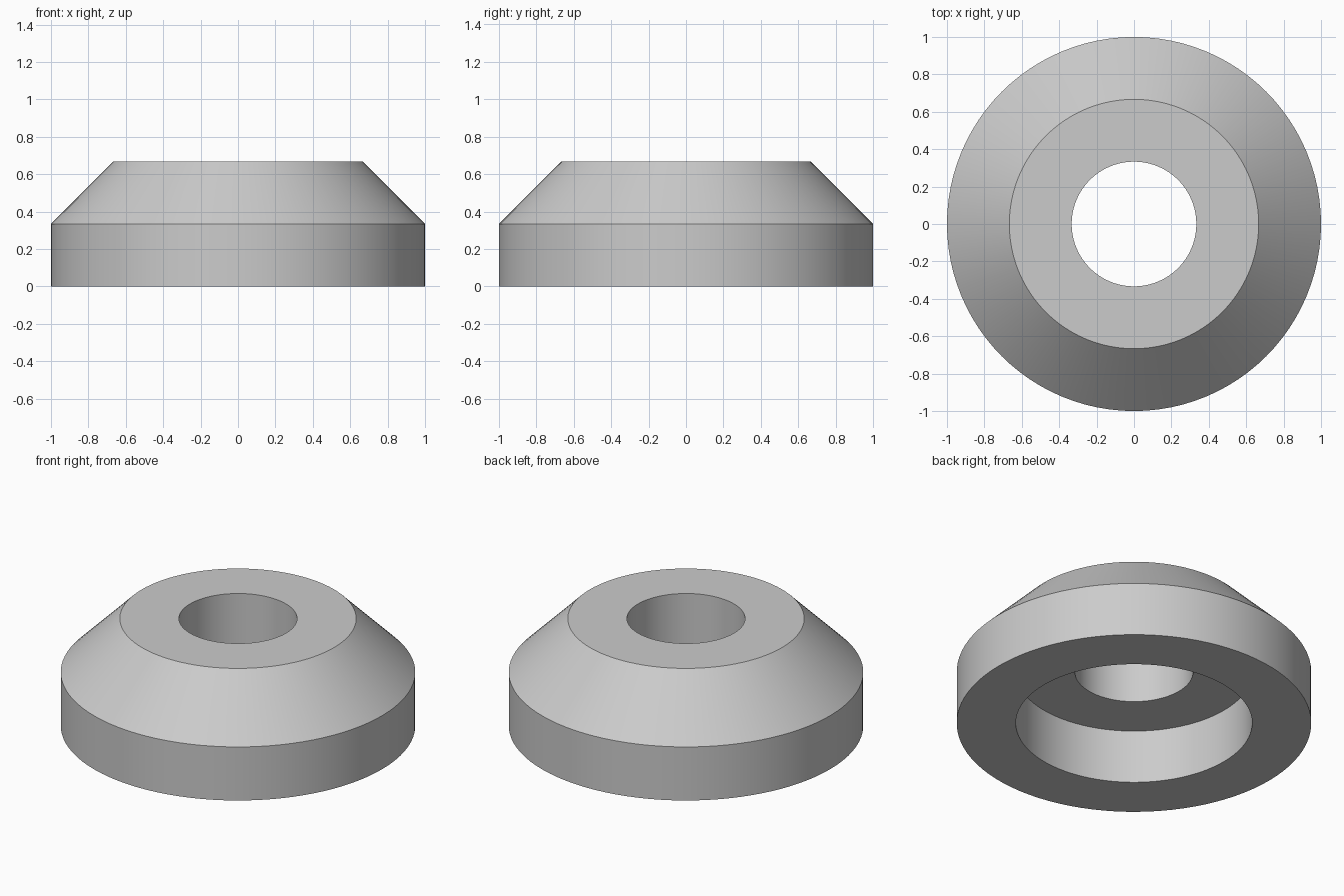
import bpy
import bmesh
import math

SEGMENTS = 96
THIRD = 1 / 3

cube = bpy.data.objects.get("Cube")
if cube:
    bpy.data.objects.remove(cube, do_unlink=True)

# Plain grey finish
grey = bpy.data.materials.new("plain_grey")
grey.use_nodes = True
colour = (0.6, 0.6, 0.6, 1)
grey.diffuse_color = colour
grey.node_tree.nodes["Principled BSDF"].inputs["Base Color"].default_value = colour

# Half section (radius, height) in thirds: outer wall, chamfer, bore, counterbore
section = [(2, 0), (3, 0), (3, 1), (2, 2), (1, 2), (1, 1), (2, 1)]

# Turn the closed section around the z axis
bm = bmesh.new()
verts = [bm.verts.new((r * THIRD, 0, z * THIRD)) for r, z in section]
edges = [bm.edges.new((verts[i - 1], verts[i])) for i in range(len(verts))]
bmesh.ops.spin(bm, geom=verts + edges, cent=(0, 0, 0), axis=(0, 0, 1),
               angle=math.tau, steps=SEGMENTS)
bmesh.ops.remove_doubles(bm, verts=bm.verts, dist=0.0001)
bmesh.ops.recalc_face_normals(bm, faces=bm.faces)

mesh = bpy.data.meshes.new("chamfered_washer")
bm.to_mesh(mesh)
bm.free()
mesh.materials.append(grey)

washer = bpy.data.objects.new("chamfered_washer", mesh)
bpy.context.collection.objects.link(washer)

# Smooth round walls with crisp rims
bpy.ops.object.select_all(action="DESELECT")
washer.select_set(True)
bpy.context.view_layer.objects.active = washer
bpy.ops.object.shade_smooth_by_angle(angle=math.radians(30))
